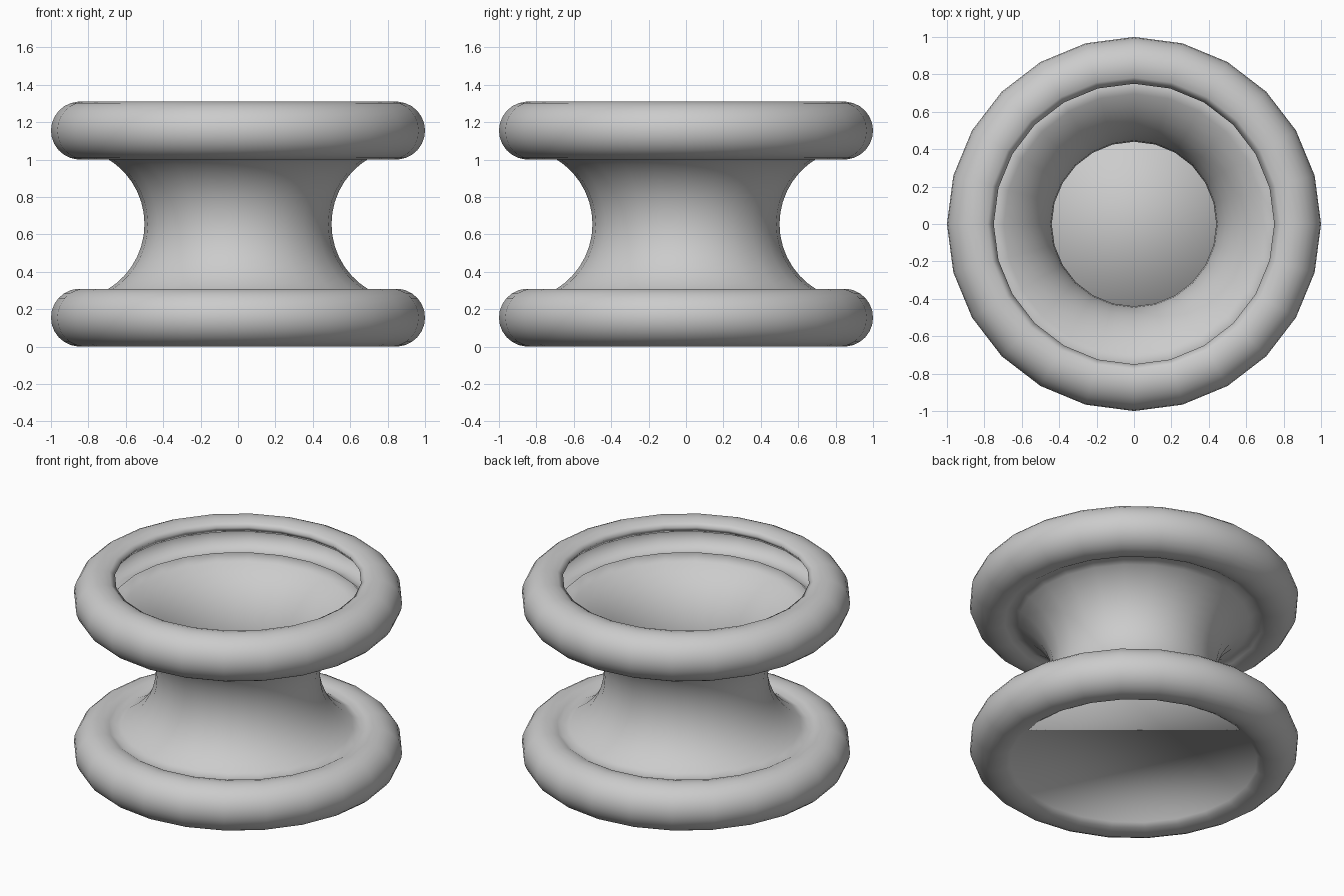
import bpy, bmesh
from math import cos, sin, radians, pi

if "Cube" in bpy.data.objects:
    bpy.data.objects.remove(bpy.data.objects["Cube"], do_unlink=True)

SIDES = 24
WALL = 0.06           # shell thickness
TUBE = 0.155          # half height of each hollow rim
RIM = 1 - TUBE        # radius of the rim's centre line
HEIGHT = 1.31
MID = HEIGHT / 2
NECK_CENTRE, NECK = 0.908, 0.408   # arc of the waist

grey = bpy.data.materials.new("plain_grey")
grey.use_nodes = True
colour = (0.6, 0.6, 0.6, 1)
grey.diffuse_color = colour
grey.node_tree.nodes["Principled BSDF"].inputs["Base Color"].default_value = colour


def arc(cx, cz, r, start, end, steps):
    """Points on a circular arc in the radius/height plane, angles in degrees."""
    angles = [radians(start + (end - start) * i / steps) for i in range(steps + 1)]
    return [(cx + r * cos(a), cz + r * sin(a)) for a in angles]


def lathe(name, profile, disc_at):
    """Spin a closed profile about z and close one of its rings with a disc."""
    bm = bmesh.new()
    rings = [[bm.verts.new((r * cos(2 * pi * s / SIDES), r * sin(2 * pi * s / SIDES), z))
              for s in range(SIDES)] for r, z in profile]
    for i, low in enumerate(rings):
        high = rings[(i + 1) % len(rings)]
        for s in range(SIDES):
            t = (s + 1) % SIDES
            bm.faces.new((low[s], low[t], high[t], high[s]))
    bmesh.ops.recalc_face_normals(bm, faces=bm.faces[:])
    bm.faces.new(rings[disc_at][::-1])
    for f in bm.faces:
        f.smooth = True
    mesh = bpy.data.meshes.new(name)
    bm.to_mesh(mesh)
    bm.free()
    mesh.materials.append(grey)
    obj = bpy.data.objects.new(name, mesh)
    bpy.context.collection.objects.link(obj)


# Outer skin from the bottom lip to the top lip, inner skin back down
LIP, JOIN, INNER_JOIN = 127.8, 127, 146
low, high = TUBE, HEIGHT - TUBE
outer_skin = (arc(RIM, low, TUBE, -LIP, JOIN, 18)
              + arc(NECK_CENTRE, MID, NECK, 248, 112, 16)[1:-1]
              + arc(RIM, high, TUBE, -JOIN, LIP, 18))
inner_skin = (arc(RIM, high, TUBE - WALL, LIP, -INNER_JOIN, 18)
              + arc(NECK_CENTRE, MID, NECK + WALL, 108, 252, 16)[1:-1]
              + arc(RIM, low, TUBE - WALL, INNER_JOIN, -LIP, 18))
lathe("spool_shell_with_base", outer_skin + inner_skin, disc_at=0)
